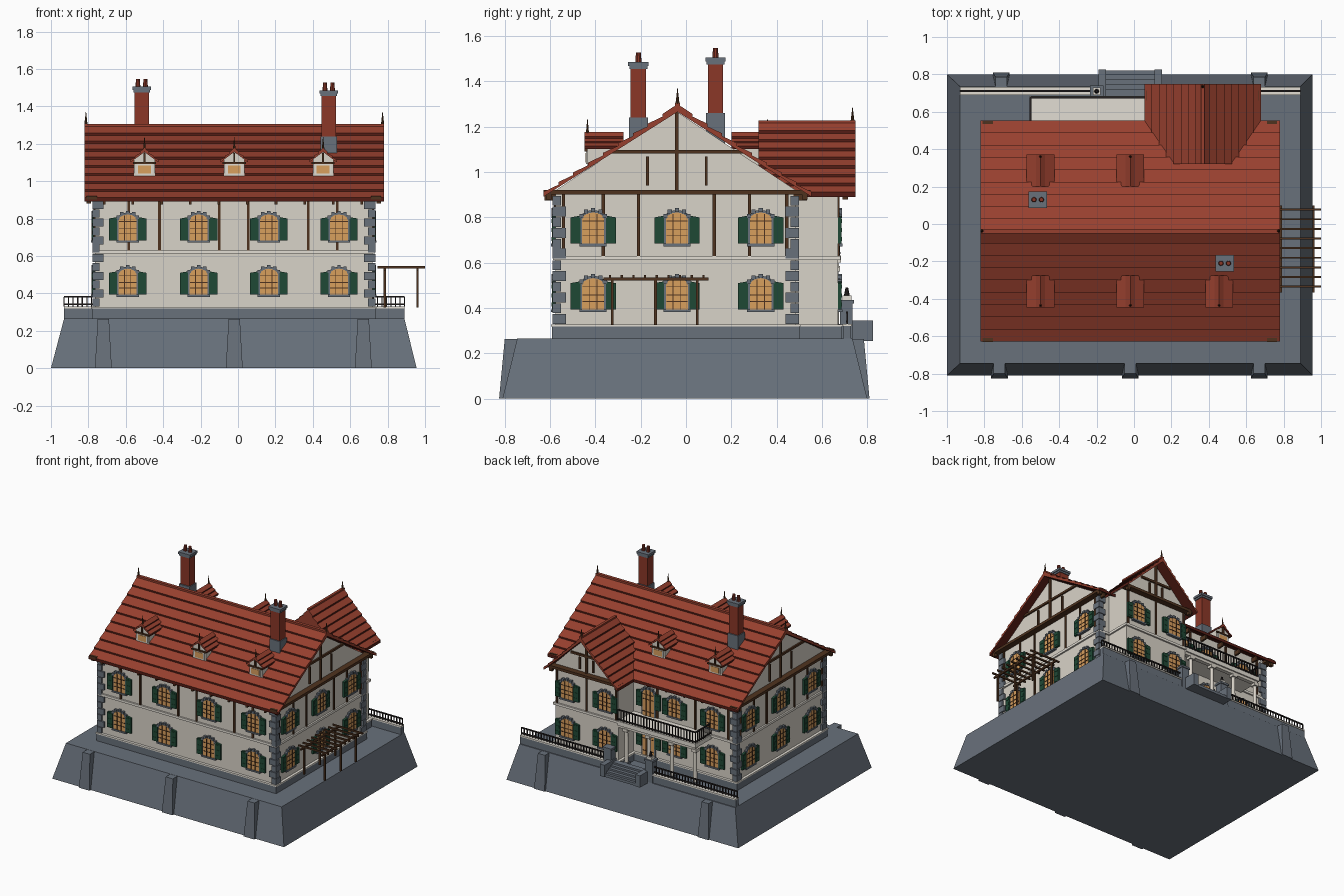
import bpy, bmesh
from math import radians, cos, sin, pi
from mathutils import Matrix, Vector

old = bpy.data.objects.get("Cube")
if old:
    bpy.data.objects.remove(old, do_unlink=True)

# Colours, given as sRGB bytes and stored linear
COLOURS = {"wall": (216, 210, 199), "stone": (104, 112, 122), "roof": (150, 66, 50),
           "roof_edge": (84, 34, 27), "timber": (80, 54, 36), "shutter": (36, 74, 56),
           "pane": (216, 158, 94), "iron": (42, 38, 38), "trim": (226, 221, 211),
           "brick": (138, 58, 44)}
NAMES = list(COLOURS)
MATS = []
for name, rgb in COLOURS.items():
    m = bpy.data.materials.new(name)
    m.use_nodes = True
    col = [(c / 255) ** 2.2 for c in rgb] + [1]
    m.diffuse_color = col
    m.node_tree.nodes["Principled BSDF"].inputs["Base Color"].default_value = col
    MATS.append(m)


def frame(x, y, deg=0):
    """Local frame: x runs along the face, -y points out of it."""
    return Matrix.Translation((x, y, 0)) @ Matrix.Rotation(radians(deg), 4, 'Z')


class Part:
    def __init__(self, name, M=Matrix()):
        self.name, self.M, self.bm = name, M, bmesh.new()

    def paint(self, faces, mat):
        for f in faces:
            f.material_index = NAMES.index(mat)

    def prism(self, pts, y0, y1, mat):
        """Extrude an (x, z) outline along local y."""
        a, b = ([self.bm.verts.new(self.M @ Vector((x, y, z))) for x, z in pts] for y in (y0, y1))
        n = len(pts)
        sides = [self.bm.faces.new((a[i], a[(i + 1) % n], b[(i + 1) % n], b[i])) for i in range(n)]
        self.paint(sides + [self.bm.faces.new(a), self.bm.faces.new(b[::-1])], mat)
        return sides

    def box(self, x0, x1, y0, y1, z0, z1, mat):
        self.prism([(x0, z0), (x1, z0), (x1, z1), (x0, z1)], y0, y1, mat)

    def cone(self, x, y, z0, z1, r0, r1, mat, seg=8):
        T = self.M @ Matrix.Translation((x, y, (z0 + z1) / 2))
        r = bmesh.ops.create_cone(self.bm, cap_ends=True, segments=seg, radius1=r0,
                                  radius2=r1, depth=z1 - z0, matrix=T)
        self.paint({f for v in r["verts"] for f in v.link_faces}, mat)

    def frustum(self, low, high, z0, z1, mat):
        vs = [self.bm.verts.new((x, y, z)) for (x0, x1, y0, y1), z in ((low, z0), (high, z1))
              for x, y in ((x0, y0), (x1, y0), (x1, y1), (x0, y1))]
        quads = [vs[3::-1], vs[4:]] + [[vs[i], vs[(i + 1) % 4], vs[(i + 1) % 4 + 4], vs[i + 4]]
                                       for i in range(4)]
        self.paint([self.bm.faces.new(q) for q in quads], mat)

    def courses(self, half, z0, z1, n, y0, y1, lip=0.012, thick=0.022):
        """Gabled roof with stepped tile courses."""
        up = []
        for k in range(n):
            for t, drop in ((k / n, 0), ((k + 1) / n, lip if k < n - 1 else 0)):
                up.append((half * (1 - t), z0 + (z1 - z0) * t - drop))
        right = up[:-1]
        pts = right + [(0, z1)] + [(-x, z) for x, z in reversed(right)]
        pts += [(-half, z0 - thick), (0, z1 - thick - lip), (half, z0 - thick)]
        for i, f in enumerate(self.prism(pts, y0, y1, "roof")):
            (xa, za), (xb, zb) = pts[i], pts[(i + 1) % len(pts)]
            if abs(xa - xb) < 1e-5 or i >= len(pts) - 4:
                self.paint([f], "roof_edge")

    def done(self):
        bmesh.ops.recalc_face_normals(self.bm, faces=self.bm.faces)
        me = bpy.data.meshes.new(self.name)
        self.bm.to_mesh(me)
        self.bm.free()
        for m in MATS:
            me.materials.append(m)
        bpy.context.collection.objects.link(bpy.data.objects.new(self.name, me))


# Battered stone plinth with buttresses
p = Part("plinth")
p.frustum((-1, .955, -.81, .8), (-.93, .89, -.745, .735), 0, .265, "stone")
for x in (-.72, -.02, .67):
    p.frustum((x - .045, x + .045, -.825, -.6), (x - .03, x + .03, -.8, -.6), 0, .264, "stone")
for x in (-.71, .67):
    p.frustum((x - .045, x + .045, .6, .81), (x - .03, x + .03, .6, .785), 0, .264, "stone")
p.done()

# House body, wing, base course and storey band
CX, CY = -.0225, -.045
p = Part("house_walls", frame(CX, CY, 90))
p.prism([(-.53, .26), (.53, .26), (.53, .92), (0, 1.27), (-.53, .92)], -.7425, .7425, "wall")
p.M = frame(.367, 0)
p.prism([(-.265, .26), (.265, .26), (.265, .93), (0, 1.195), (-.265, .93)], .33, .67, "wall")
p.done()
p = Part("wall_bands")
for z0, z1, g, mat in ((.26, .318, .016, "stone"), (.318, .328, .02, "trim"), (.612, .63, .012, "trim")):
    p.box(-.765 - g, .72 + g, -.575 - g, .485 + g, z0, z1, mat)
    p.box(.102 - g, .632 + g, .4, .67 + g, z0, z1, mat)
p.done()

# Corner stones with alternating long and short faces
p = Part("corner_stones")
for x, sx in ((-.765, 1), (.72, -1)):
    for y, sy in ((-.575, 1), (.485, -1)):
        for k in range(12):
            z = .33 + k * .0475
            if k == 6:
                z += .004
            a, b = (.045, .024) if k % 2 else (.024, .045)
            xs, ys = sorted((x - sx * .014, x + sx * a)), sorted((y - sy * .014, y + sy * b))
            p.box(*xs, *ys, z, z + .043, "stone")
p.done()

# Tiled roofs
p = Part("main_roof", frame(-.02, -.0375, 90))
p.courses(.592, .913, 1.3, 9, -.8, .8)
p.box(-.012, .012, -.8, .8, 1.292, 1.306, "roof")
for y in (-.793, .793):
    p.cone(0, y, 1.3, 1.37, .009, .001, "timber")
p.done()
p = Part("wing_roof", frame(.367, 0))
p.courses(.312, .913, 1.222, 8, .32, .748)
p.box(-.01, .01, .32, .748, 1.216, 1.228, "roof")
p.cone(0, .735, 1.22, 1.285, .009, .001, "timber")
p.prism([(-.25, .95), (.25, .95), (0, 1.2)], .322, .34, "roof")
p.done()

# Exposed timber framing
faces = {"front": (frame(0, -.575), (-.585, -.42, -.1, .055, .375, .53)),
         "back": (frame(0, .485, 180), (.42, .1, .7)),
         "right": (frame(.72, 0, 90), (-.54, -.365, -.21, .125, .28, .445)),
         "left": (frame(-.765, 0, -90), (.54, .365, .21, -.125, -.28, -.445)),
         "wing": (frame(.367, .67, 180), (-.25, 0, .25))}
p = Part("timber_frame")
for M, posts in faces.values():
    p.M = M
    for u in posts:
        p.box(u - .007, u + .007, -.008, .01, .63, .91, "timber")
for key, c, half, top, cross, w in (("right", -.04, .59, 1.28, 1.09, .295),
                                    ("left", .04, .59, 1.28, 1.09, .295),
                                    ("wing", 0, .3, 1.19, 1.05, .13)):
    p.M = faces[key][0]
    p.box(c - half, c + half, -.045, .01, .902, .922, "timber")
    p.box(c - .008, c + .008, -.012, .01, .92, top, "timber")
    p.box(c - w, c + w, -.012, .01, cross - .008, cross + .008, "timber")
    for s in (-1, 1):
        u = c + s * w * .44
        p.box(u - .006, u + .006, -.01, .01, .94, cross - .02, "timber")
        u = c + s * (half - .025)
        p.box(u - .012, u + .012, -.045, -.02, .88, .905, "timber")
for key in ("front", "back"):
    p.M = faces[key][0]
    for k in range(10):
        u = -.715 + k * .153
        p.box(u - .007, u + .007, -.05, .01, .875, .908, "timber")
p.done()


def arch(half, low, spring, rise, n=6):
    """Outline with a rounded top."""
    return [(-half, low), (half, low)] + [(half * cos(pi * i / n), spring + rise * sin(pi * i / n))
                                          for i in range(n + 1)]


def window(p, u, z, door=False):
    """Arched window with stone surround, glazing bars and shutters."""
    base = p.M
    p.M = base @ Matrix.Translation((u, 0, z))
    low = -.13 if door else -.066
    p.prism(arch(.058, low - .006, .045, .038), -.01, .01, "stone")
    p.prism(arch(.048, low, .042, .03), -.014, .01, "pane")
    for x in (-.017, .017):
        p.box(x - .002, x + .002, -.017, 0, low, .066, "timber")
    for h in (low + .035, -.002, .034):
        p.box(-.047, .047, -.017, 0, h - .002, h + .002, "timber")
    for i in range(5):
        a = pi * (i + .5) / 5
        x, h = .054 * cos(a), .045 + .036 * sin(a)
        p.box(x - .009, x + .009, -.018, 0, h - .008, h + .01, "stone")
    if not door:
        p.box(-.06, .06, -.02, 0, low - .012, low, "stone")
    for s in (-1, 1):
        p.prism([(s * .056, -.066), (s * .1, -.066), (s * .1, .05), (s * .056, .058)], -.016, 0, "shutter")
        for h in (-.045, -.005, .035):
            p.box(min(s * .062, s * .094), max(s * .062, s * .094), -.018, 0, h - .009, h + .009, "shutter")
    p.M = base


# Windows on every side
layout = {"front": (-.59, -.21, .165, .54), "right": (-.41, -.04, .33),
          "left": (.41, .04, -.33), "wing": (-.16, .16), "back": (.57, .25)}
for key, columns in layout.items():
    p = Part(key + "_windows", faces[key][0])
    for u in columns:
        for z in (.46, .75):
            window(p, u, z)
    if key == "back":
        for z in (.46, .76):
            window(p, .03, z, True)
    p.done()

# Dormers
for i, (x, y, deg) in enumerate(((-.5, -.435, 0), (-.02, -.435, 0), (.455, -.435, 0),
                                 (-.5, .36, 180), (-.02, .36, 180))):
    p = Part(f"dormer_{i + 1}", frame(x, y, deg))
    p.prism([(-.055, 1.0), (.055, 1.0), (.055, 1.12), (0, 1.155), (-.055, 1.12)], 0, .15, "wall")
    p.box(-.044, .044, -.006, 0, 1.035, 1.092, "trim")
    p.box(-.034, .034, -.009, 0, 1.042, 1.084, "pane")
    p.box(-.062, .062, -.012, 0, 1.092, 1.102, "timber")
    p.box(-.005, .005, -.012, 0, 1.1, 1.15, "timber")
    p.courses(.074, 1.115, 1.178, 3, -.012, .16, .008, .014)
    p.cone(0, 0, 1.17, 1.235, .007, .001, "timber")
    p.done()

# Chimneys
for name, x, y, z in (("front_chimney", .485, -.21, 0), ("back_chimney", -.515, .13, .02)):
    p = Part(name, frame(x, y) @ Matrix.Translation((0, 0, z)))
    p.box(-.044, .044, -.042, .042, 1.1, 1.24, "stone")
    p.frustum = None
    p.box(-.038, .038, -.034, .034, 1.2, 1.46, "brick")
    p.box(-.044, .044, -.04, .04, 1.455, 1.468, "stone")
    p.box(-.05, .05, -.045, .045, 1.468, 1.485, "stone")
    for u in (-.02, .02):
        p.cone(u, 0, 1.48, 1.527, .014, .011, "brick", 10)
    p.done()


def railing(p, u0, u1, y, z, h):
    """Iron rails with thin upright bars, along local x."""
    for t in (.012, h):
        p.box(u0, u1, y - .005, y + .005, z + t - .005, z + t + .003, "iron")
    n = max(2, round((u1 - u0) / .024))
    for k in range(n + 1):
        u = u0 + (u1 - u0) * k / n
        p.box(u - .003, u + .003, y - .003, y + .003, z, z + h, "iron")


# Back parapet with railing
p = Part("parapet")
for a, b in ((-.93, -.2), (.15, .89)):
    p.box(a, b, .695, .728, .26, .32, "stone")
    p.box(a, b, .69, .732, .32, .33, "trim")
    railing(p, a, b, .711, .33, .052)
p.done()

# Garden steps with gate posts and lantern
p = Part("garden_steps")
p.box(-.15, .11, .69, .82, .255, .275, "stone")
for k in range(4):
    p.box(-.15, .11, .68, .8 - k * .026, .27, .29 + k * .013, "stone")
for a in (-.19, .11):
    p.box(a, a + .04, .68, .825, .255, .345, "stone")
for x in (-.2, .15):
    p.box(x - .03, x + .03, .68, .735, .26, .42, "stone")
    p.box(x - .036, x + .036, .674, .741, .42, .435, "stone")
p.box(-.22, -.18, .69, .73, .435, .455, "trim")
p.cone(-.2, .71, .455, .49, .013, .006, "iron")
p.done()

# Balcony on columns
p = Part("balcony")
p.box(-.56, .1, .48, .685, .6, .632, "trim")
p.box(-.55, .1, .645, .675, .58, .6, "wall")
for x in (-.54, -.345, -.15, .04):
    p.box(x - .02, x + .02, .64, .68, .26, .33, "stone")
    p.cone(x, .66, .33, .57, .015, .012, "wall", 12)
    p.box(x - .02, x + .02, .64, .68, .562, .585, "wall")
railing(p, -.553, .1, .676, .632, .085)
p.M = frame(-.553, 0, 90)
railing(p, .49, .676, 0, .632, .085)
p.done()

# Pergola
p = Part("pergola")
for x in (.785, .96):
    p.box(x - .006, x + .006, -.365, .1, .522, .534, "timber")
    for y in (-.325, -.135, .05):
        p.box(x - .006, x + .006, y - .006, y + .006, .325, .525, "timber")
for k in range(9):
    y = -.335 + k * .0515
    p.box(.745, 1, y - .005, y + .005, .534, .546, "timber")
p.done()
